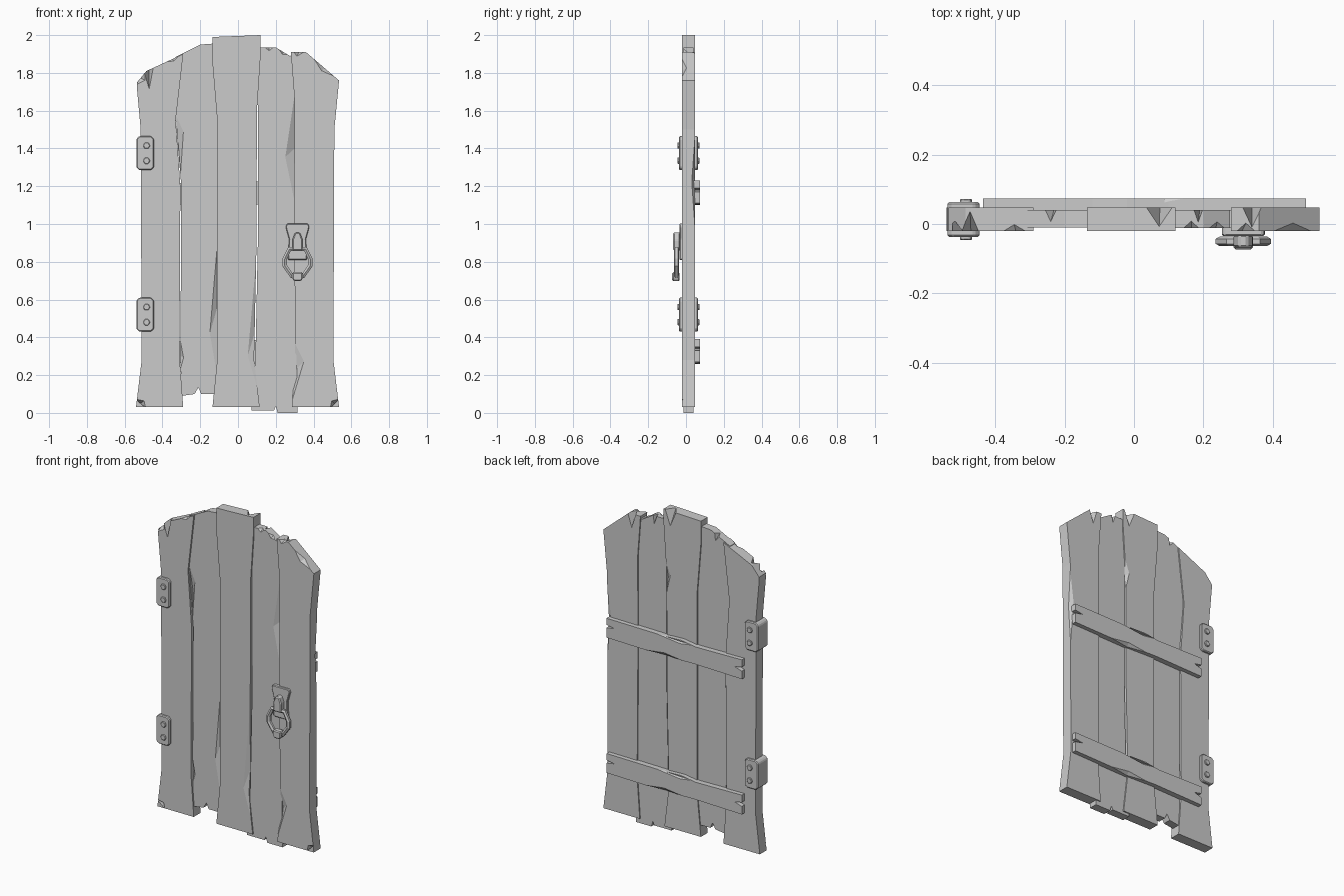
import bpy, bmesh
from mathutils import Vector

if "Cube" in bpy.data.objects:
    bpy.data.objects.remove(bpy.data.objects["Cube"])


def mesh_object(name, bm):
    bmesh.ops.recalc_face_normals(bm, faces=bm.faces)
    me = bpy.data.meshes.new(name)
    bm.to_mesh(me)
    bm.free()
    ob = bpy.data.objects.new(name, me)
    bpy.context.collection.objects.link(ob)
    return ob


def prism(name, outline, y0, y1, bevel=0):
    """Extrude an x,z outline from y0 to y1."""
    bm = bmesh.new()
    face = bm.faces.new([bm.verts.new((x, y0, z)) for x, z in outline])
    ext = bmesh.ops.extrude_face_region(bm, geom=[face], use_keep_orig=True)
    verts = [g for g in ext["geom"] if isinstance(g, bmesh.types.BMVert)]
    bmesh.ops.translate(bm, verts=verts, vec=(0, y1 - y0, 0))
    if bevel:
        bmesh.ops.recalc_face_normals(bm, faces=bm.faces)
        bmesh.ops.bevel(bm, geom=bm.edges[:], offset=bevel, segments=1, affect='EDGES')
    return mesh_object(name, bm)


def chip(ob, y, a, b, m, depth):
    """Cut a wedge from edge a-b: m is its tip on the face at y, depth its reach in y."""
    a, b, m = Vector(a), Vector(b), Vector(m)
    mid = (a + b) / 2
    out = (mid - m).normalized() * 0.008
    off = -0.003 if depth > 0 else 0.003
    pts = [(p, y + off) for p in (a + out, b + out, m)] + [(mid + out, y + depth)]
    bm = bmesh.new()
    for p, py in pts:
        bm.verts.new((p.x, py, p.y))
    bmesh.ops.convex_hull(bm, input=bm.verts[:])
    cutter = mesh_object("chip_cutter", bm)
    cutter.hide_render = True
    mod = ob.modifiers.new("chip", 'BOOLEAN')
    mod.operation, mod.solver, mod.object = 'DIFFERENCE', 'EXACT', cutter
    dg = bpy.context.evaluated_depsgraph_get()
    me = bpy.data.meshes.new_from_object(ob.evaluated_get(dg))
    ob.modifiers.clear()
    ob.data = me
    bpy.data.objects.remove(cutter)


def plank(name, outline, y0, y1, front=(), back=()):
    ob = prism(name, outline, y0, y1)
    for a, b, m, d in front:
        chip(ob, y0, a, b, m, d)
    for a, b, m, d in back:
        chip(ob, y1, a, b, m, -d)
    return ob


# Door planks, left to right
plank("plank_1",
      [(-.54, .03), (-.29, .03), (-.31, .3), (-.305, 1.2), (-.33, 1.55), (-.29, 1.9),
       (-.485, 1.81), (-.535, 1.75), (-.535, 1.72), (-.515, 1.5), (-.51, .28)],
      -.02, .047,
      front=[((-.50, 1.80), (-.445, 1.83), (-.47, 1.71), .06),
             ((-.535, 1.73), (-.485, 1.81), (-.49, 1.76), .03),
             ((-.40, 1.85), (-.29, 1.9), (-.34, 1.86), .03),
             ((-.54, .08), (-.48, .03), (-.495, .065), .03)])
plank("plank_2",
      [(-.30, .09), (-.23, .1), (-.21, .135), (-.195, .1), (-.12, .1), (-.11, .3), (-.11, 1.55),
       (-.13, 1.955), (-.2, 1.95), (-.33, 1.885), (-.33, 1.55), (-.30, 1.2), (-.305, .3)],
      -.01, .04,
      front=[((-.11, .95), (-.115, .15), (-.155, .4), .02),
             ((-.325, 1.6), (-.30, 1.25), (-.285, 1.5), .02),
             ((-.30, .4), (-.303, .2), (-.285, .29), .02)],
      back=[((-.26, 1.92), (-.22, 1.94), (-.23, 1.89), .04)])
plank("plank_3",
      [(-.135, .03), (.115, .03), (.085, .28), (.098, .9), (.1, 1.6), (.12, 1.9),
       (.12, 2.0), (-.135, 1.99), (-.135, 1.85), (-.11, 1.55), (-.11, .28)],
      -.02, .047,
      front=[((.098, .9), (.11, .05), (.045, .28), .025)],
      back=[((.03, 2.0), (.115, 2.0), (.075, 1.9), .06),
            ((.1, 1.7), (.1, 1.45), (.07, 1.6), .02)])
plank("plank_4",
      [(.07, .012), (.19, .012), (.2, .035), (.21, 0), (.315, 0), (.31, .3), (.3, 1.2),
       (.3, 1.9), (.275, 1.89), (.2, 1.935), (.1, 1.935), (.105, 1.6), (.105, .9), (.092, .28)],
      -.012, .04,
      front=[((.3, 1.75), (.3, 1.05), (.245, 1.35), .03),
             ((.13, 1.935), (.2, 1.935), (.165, 1.915), .03),
             ((.2, 1.935), (.28, 1.89), (.235, 1.895), .03)],
      back=[((.17, 1.935), (.2, 1.935), (.19, 1.88), .04)])
plank("plank_5",
      [(.285, .03), (.535, .03), (.505, .28), (.51, 1.5), (.535, 1.76), (.36, 1.91),
       (.28, 1.91), (.3, 1.65), (.297, 1.2), (.303, .28)],
      -.02, .047,
      front=[((.303, .4), (.287, .04), (.355, .28), .03),
             ((.38, 1.89), (.535, 1.76), (.44, 1.81), .03),
             ((.285, 1.91), (.36, 1.91), (.31, 1.885), .03),
             ((.48, .03), (.53, .08), (.495, .065), .03)],
      back=[((.31, 1.91), (.37, 1.905), (.34, 1.82), .06),
            ((.51, 1.55), (.506, .9), (.48, 1.25), .02)])

# Cross battens on the back, split at both ends
for label, z in (("upper", 1.17), ("lower", .33)):
    outline = [(-.435, -.07), (-.1, -.062), (.1, -.068), (.495, -.06), (.495, .0),
               (.44, .01), (.495, .02), (.495, .06), (.1, .055), (-.02, .06),
               (-.12, .045), (-.435, .05), (-.435, .005), (-.385, -.005), (-.435, -.02)]
    plank(label + "_batten", [(x, z + dz) for x, dz in outline], .038, .074,
          back=[((.18, z + .056), (-.12, z + .047), (-.02, z + .035), .02),
                ((-.1, z - .062), (.3, z - .064), (.1, z - .045), .02)])

# Hinge plates wrapping the left edge, with hexagonal bolts on both faces
for label, z in (("upper", 1.375), ("lower", .52)):
    c, w, h = .015, .09, .09
    plate = [(-.538, z - h + c), (-.538 + c, z - h), (-.445 - c, z - h), (-.445, z - h + c),
             (-.445, z + h - c), (-.445 - c, z + h), (-.538 + c, z + h), (-.538, z + h - c)]
    prism(label + "_hinge", plate, -.037, .063, .005)
    for side, y0, y1 in (("front", -.046, -.035), ("back", .061, .072)):
        for i, dz in enumerate((-.04, .04)):
            hexagon = [(-.484 + x, z + dz + q) for x, q in
                       ((.019, 0), (.0095, .0165), (-.0095, .0165),
                        (-.019, 0), (-.0095, -.0165), (.0095, -.0165))]
            prism(f"{label}_{side}_bolt_{i + 1}", hexagon, y0, y1, .003)

# Pull handle: back plate, tongue, ring and weight
CX = .315


def mirrored(half):
    return [(CX + x, z) for x, z in half] + [(CX - x, z) for x, z in reversed(half)]


prism("handle_plate", mirrored([(.05, .81), (.045, .92), (.063, .985), (.055, 1.002)]),
      -.034, -.008, .004)
prism("handle_tongue", mirrored([(.026, .86), (.028, .915), (.013, .955)]), -.068, -.03, .006)
prism("handle_weight", mirrored([(.018, .697), (.028, .71), (.028, .745)]), -.073, -.034, .006)

curve = bpy.data.curves.new("handle_ring", 'CURVE')
curve.dimensions = '3D'
curve.bevel_depth, curve.bevel_resolution = .014, 1
points = mirrored([(.03, .725), (.068, .78), (.068, .815), (.042, .868)])
spline = curve.splines.new('POLY')
spline.points.add(len(points) - 1)
for p, (x, z) in zip(spline.points, points):
    p.co = (x, -.05, z, 1)
spline.use_cyclic_u = True
spline.use_smooth = False
ring = bpy.data.objects.new("handle_ring", curve)
bpy.context.collection.objects.link(ring)
